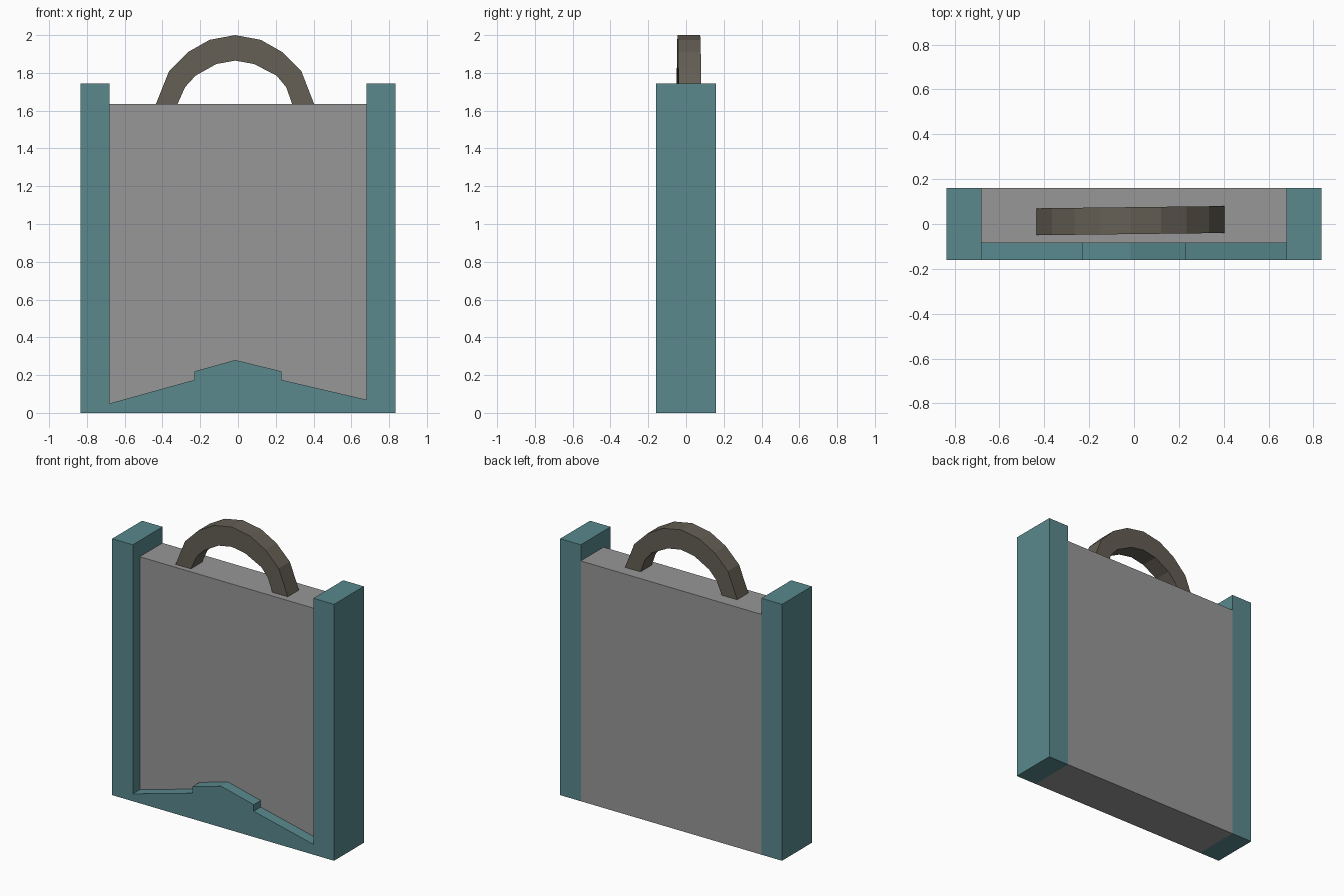
import bpy, bmesh

if "Cube" in bpy.data.objects:
    bpy.data.objects.remove(bpy.data.objects["Cube"])


def material(name, rgb):
    m = bpy.data.materials.new(name)
    m.diffuse_color = (*rgb, 1)
    m.use_nodes = True
    m.node_tree.nodes["Principled BSDF"].inputs["Base Color"].default_value = m.diffuse_color
    return m


teal = material("teal_paint", (0.10, 0.25, 0.27))
grey = material("grey_panel", (0.31, 0.31, 0.31))
dark = material("dark_metal", (0.13, 0.115, 0.09))


def extrude_profile(name, points, y0, y1, mat):
    """Extrude an x/z outline from y0 (front) to y1 (back)."""
    bm = bmesh.new()
    face = bm.faces.new([bm.verts.new((x, y0, z)) for x, z in points])
    ext = bmesh.ops.extrude_face_region(bm, geom=[face])
    verts = [g for g in ext["geom"] if isinstance(g, bmesh.types.BMVert)]
    bmesh.ops.translate(bm, verts=verts, vec=(0, y1 - y0, 0))
    bmesh.ops.recalc_face_normals(bm, faces=bm.faces)
    me = bpy.data.meshes.new(name)
    bm.to_mesh(me)
    bm.free()
    me.materials.append(mat)
    ob = bpy.data.objects.new(name, me)
    bpy.context.collection.objects.link(ob)
    return ob


def rect(x0, x1, z0, z1):
    return [(x0, z0), (x1, z0), (x1, z1), (x0, z1)]


# Side posts
for side, x0, x1 in (("left", -0.835, -0.68), ("right", 0.68, 0.835)):
    extrude_profile(side + "_post", rect(x0, x1, 0, 1.745), -0.16, 0.16, teal)

# Main panel, set back from the front
extrude_profile("panel", rect(-0.68, 0.68, 0, 1.635), -0.085, 0.16, grey)

# Stepped, peaked trim along the front bottom, grey underneath
trim = extrude_profile("bottom_trim", [
    (-0.68, 0), (0.68, 0), (0.68, 0.07), (0.23, 0.175), (0.23, 0.22),
    (-0.015, 0.28), (-0.23, 0.22), (-0.23, 0.175), (-0.68, 0.05)],
    -0.16, -0.085, teal)
trim.data.materials.append(grey)
for p in trim.data.polygons:
    if p.normal.z < -0.9:
        p.material_index = 1

# Arched handle, faceted, very slightly skewed in depth
outer = [(-0.435, 1.635), (-0.365, 1.81), (-0.265, 1.91), (-0.15, 1.975),
         (-0.015, 2.0), (0.12, 1.975), (0.235, 1.91), (0.335, 1.81), (0.403, 1.635)]
inner = [(-0.32, 1.635), (-0.28, 1.725), (-0.225, 1.785), (-0.115, 1.847),
         (-0.015, 1.865), (0.085, 1.847), (0.205, 1.785), (0.255, 1.725), (0.287, 1.635)]
handle = extrude_profile("handle", outer + inner[::-1], -0.05, 0.07, dark)
for v in handle.data.vertices:
    v.co.y += 0.01 * (v.co.x + 0.435) / 0.84
